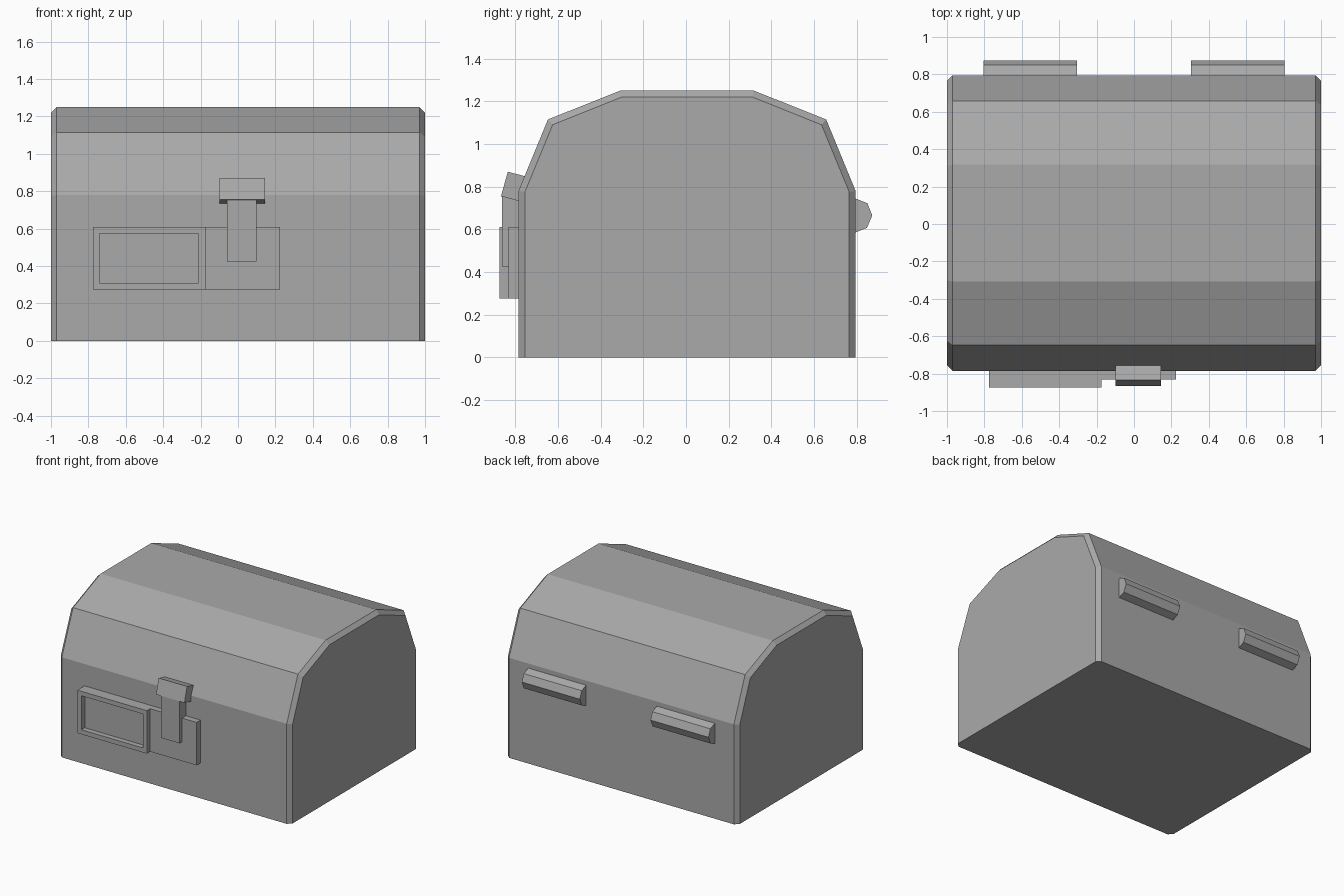
import bpy
import bmesh

cube = bpy.data.objects.get("Cube")
if cube:
    bpy.data.objects.remove(cube)

grey = bpy.data.materials.new("plain_grey")
grey.use_nodes = True
grey.diffuse_color = (0.4, 0.4, 0.4, 1)
grey.node_tree.nodes["Principled BSDF"].inputs["Base Color"].default_value = grey.diffuse_color

CENTRE_Y = 0.005
SEAM = 0.69


def loft(name, sections):
    """Skin a closed solid through (x, [(y, z), ...]) sections."""
    bm = bmesh.new()
    rings = [[bm.verts.new((x, y, z)) for y, z in pts] for x, pts in sections]
    for a, b in zip(rings, rings[1:]):
        for i in range(len(a)):
            j = (i + 1) % len(a)
            bm.faces.new((a[i], a[j], b[j], b[i]))
    bm.faces.new(rings[0])
    bm.faces.new(rings[-1])
    bmesh.ops.recalc_face_normals(bm, faces=bm.faces)
    mesh = bpy.data.meshes.new(name)
    bm.to_mesh(mesh)
    bm.free()
    mesh.materials.append(grey)
    obj = bpy.data.objects.new(name, mesh)
    bpy.context.collection.objects.link(obj)
    return obj


def prism(name, x0, x1, pts):
    return loft(name, [(x0, pts), (x1, pts)])


def block(name, x0, x1, y0, y1, z0, z1):
    return prism(name, x0, x1, [(y0, z0), (y1, z0), (y1, z1), (y0, z1)])


def mirrored(half):
    """Full front-to-back outline from its back half."""
    return ([(CENTRE_Y + y, z) for y, z in half]
            + [(CENTRE_Y - y, z) for y, z in reversed(half)])


def chamfered(name, outer, inner):
    """Solid along x whose ends step in to a smaller outline."""
    big, small = mirrored(outer), mirrored(inner)
    return loft(name, [(-1, small), (-0.97, big), (0.97, big), (1, small)])


# Chest body and faceted lid
chamfered("chest_base", [(0.79, 0), (0.79, SEAM)], [(0.76, 0), (0.76, SEAM)])
chamfered("chest_lid",
          [(0.79, SEAM), (0.79, 0.78), (0.652, 1.115), (0.313, 1.25)],
          [(0.76, SEAM), (0.76, 0.775), (0.63, 1.09), (0.306, 1.22)])

# Lock plate with a raised, recessed frame beside it
block("lock_plate", -0.175, 0.225, -0.832, -0.78, 0.275, 0.61)
frame = block("lock_frame", -0.775, -0.175, -0.873, -0.78, 0.275, 0.61)
bm = bmesh.new()
bm.from_mesh(frame.data)
front = min(bm.faces, key=lambda f: f.calc_center_median().y)
bmesh.ops.inset_region(bm, faces=[front], thickness=0.05)
recess = bmesh.ops.extrude_discrete_faces(bm, faces=[front])["faces"][0]
bmesh.ops.translate(bm, verts=recess.verts, vec=(0, 0.041, 0))
bm.to_mesh(frame.data)
bm.free()

# Hasp strap and its tilted catch
block("hasp_strap", -0.06, 0.10, -0.863, -0.78, 0.425, 0.755)
prism("hasp_catch", -0.10, 0.145,
      [(-0.867, 0.755), (-0.835, 0.87), (-0.74, 0.845), (-0.772, 0.73)])

# Back hinges
hinge = [(0.78, 0.75), (0.85, 0.722), (0.873, 0.665), (0.848, 0.607), (0.78, 0.58)]
for side, x in (("right", -0.555), ("left", 0.555)):
    prism(side + "_hinge", x - 0.25, x + 0.25, hinge)
